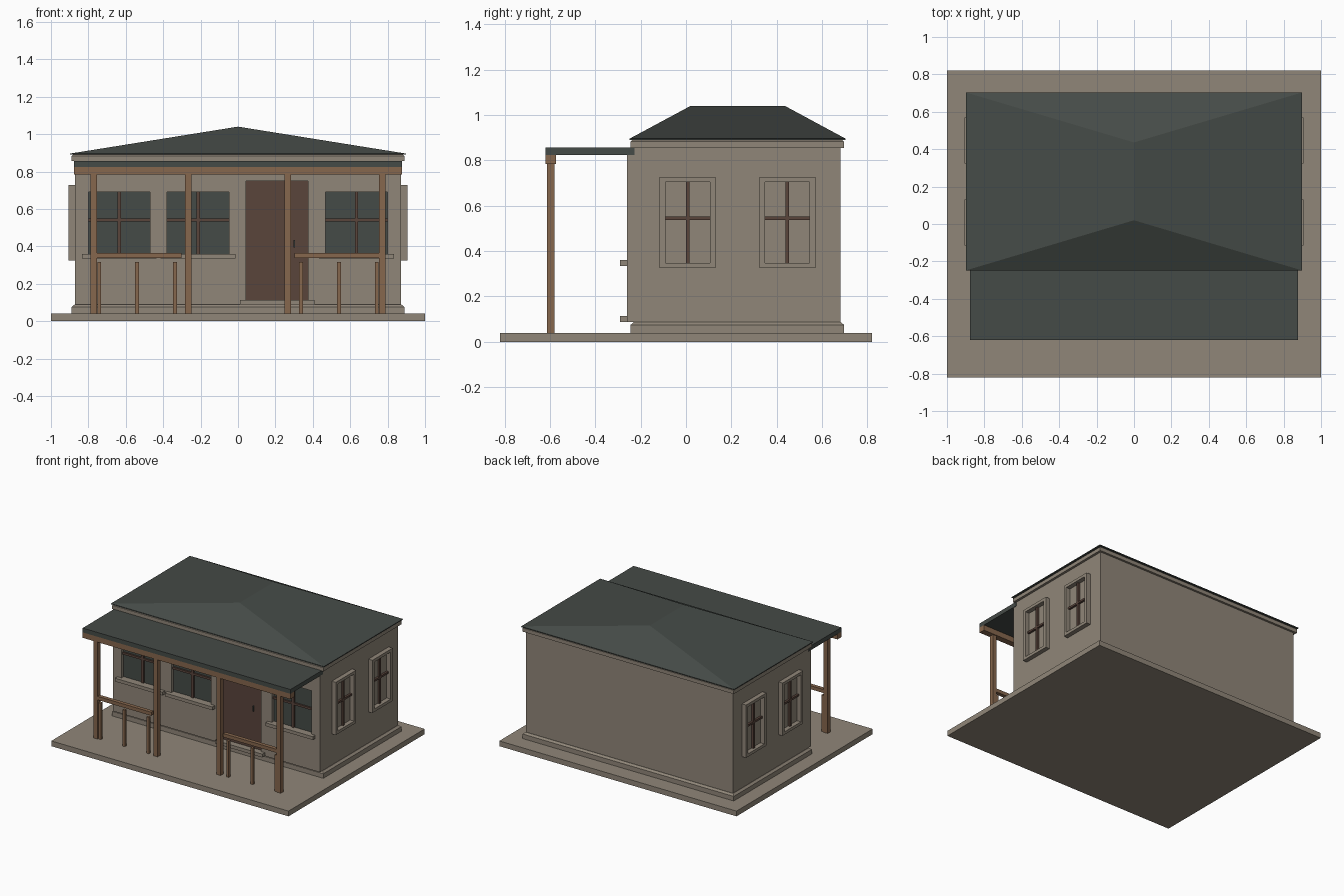
import bpy, bmesh

if "Cube" in bpy.data.objects:
    bpy.data.objects.remove(bpy.data.objects["Cube"])


def material(name, rgb):
    m = bpy.data.materials.new(name)
    m.diffuse_color = (*rgb, 1)
    m.use_nodes = True
    m.node_tree.nodes["Principled BSDF"].inputs["Base Color"].default_value = m.diffuse_color
    return m


STONE = material("warm_stone", (0.28, 0.24, 0.19))
SLATE = material("dark_slate", (0.06, 0.07, 0.063))
WOOD = material("timber", (0.24, 0.135, 0.075))
BROWN = material("dark_brown", (0.10, 0.058, 0.044))


def finish(name, bm, mat):
    bmesh.ops.recalc_face_normals(bm, faces=bm.faces)
    me = bpy.data.meshes.new(name)
    bm.to_mesh(me)
    bm.free()
    me.materials.append(mat)
    ob = bpy.data.objects.new(name, me)
    bpy.context.collection.objects.link(ob)
    return ob


def loft(name, mat, *rings):
    """Stack of rectangles (x0, x1, y0, y1, z) joined and capped."""
    bm = bmesh.new()
    loops = [[bm.verts.new(p) for p in ((a, c, z), (b, c, z), (b, d, z), (a, d, z))]
             for a, b, c, d, z in rings]
    bm.faces.new(loops[0])
    bm.faces.new(loops[-1])
    for lo, hi in zip(loops, loops[1:]):
        for i in range(4):
            j = (i + 1) % 4
            bm.faces.new((lo[i], lo[j], hi[j], hi[i]))
    return finish(name, bm, mat)


def box(name, mat, x0, x1, y0, y1, z0, z1):
    return loft(name, mat, (x0, x1, y0, y1, z0), (x0, x1, y0, y1, z1))


# base slab, walls, plinth and cornice
box("base_slab", STONE, -1, 1, -0.82, 0.82, 0, 0.04)
box("main_walls", STONE, -0.872, 0.872, -0.228, 0.68, 0.04, 0.89)
loft("plinth", STONE, (-0.89, 0.89, -0.244, 0.696, 0.04), (-0.89, 0.89, -0.244, 0.696, 0.075),
     (-0.875, 0.875, -0.23, 0.682, 0.088))
loft("cornice", STONE, (-0.89, 0.89, -0.244, 0.696, 0.855), (-0.89, 0.89, -0.244, 0.696, 0.883),
     (-0.88, 0.88, -0.234, 0.686, 0.893))

# front wall layer with window and door openings
WINDOWS = [(-0.80, -0.47), (-0.38, -0.047), (0.467, 0.80)]
WZ = (0.36, 0.69)
DOOR = (0.043, 0.375, 0.112, 0.75)
holes = [(a, b, *WZ) for a, b in WINDOWS] + [DOOR]
xs = sorted({-0.872, 0.872, *(h[0] for h in holes), *(h[1] for h in holes)})
zs = sorted({0.088, 0.855, *WZ, *DOOR[2:]})
bm = bmesh.new()
grid = {(x, z): bm.verts.new((x, -0.26, z)) for x in xs for z in zs}
for xa, xb in zip(xs, xs[1:]):
    for za, zb in zip(zs, zs[1:]):
        cx, cz = (xa + xb) / 2, (za + zb) / 2
        if not any(a < cx < b and c < cz < d for a, b, c, d in holes):
            bm.faces.new((grid[xa, za], grid[xb, za], grid[xb, zb], grid[xa, zb]))
ext = bmesh.ops.extrude_face_region(bm, geom=bm.faces[:], use_keep_orig=True)
for v in ext["geom"]:
    if isinstance(v, bmesh.types.BMVert):
        v.co.y = -0.227
bmesh.ops.delete(bm, geom=[v for v in bm.verts if not v.link_faces], context='VERTS')
finish("front_wall", bm, STONE)

# front windows: glass, glazing bars, sill
for n, (a, b) in enumerate(WINDOWS, 1):
    c, zc = (a + b) / 2, 0.542
    box(f"window_glass_{n}", SLATE, a, b, -0.234, -0.227, *WZ)
    box(f"window_upright_{n}", BROWN, c - 0.009, c + 0.009, -0.246, -0.23, *WZ)
    box(f"window_crossbar_{n}", BROWN, a, b, -0.246, -0.23, zc - 0.008, zc + 0.008)
    box(f"window_sill_{n}", STONE, c - 0.2, c + 0.2, -0.29, -0.25, 0.335, 0.36)

# door, handle and step
box("door", BROWN, DOOR[0], DOOR[1], -0.24, -0.227, DOOR[2], DOOR[3])
box("door_handle", SLATE, 0.297, 0.305, -0.252, -0.238, 0.395, 0.435)
box("door_step", STONE, 0.01, 0.408, -0.29, -0.25, 0.088, 0.113)

# side windows: raised frames with glazing bars
for s, side in ((-1, "left"), (1, "right")):
    for n, c in enumerate((0.007, 0.447), 1):
        def side_box(name, mat, depth, y0, y1, z0, z1):
            x0, x1 = sorted((s * 0.868, s * depth))
            box(f"{side}_{name}_{n}", mat, x0, x1, y0, y1, z0, z1)
        for y0, y1, tag in ((c - 0.123, c - 0.098, "front"), (c + 0.098, c + 0.123, "back")):
            side_box(f"frame_{tag}", STONE, 0.906, y0, y1, 0.325, 0.727)
        side_box("frame_bottom", STONE, 0.906, c - 0.098, c + 0.098, 0.325, 0.347)
        side_box("frame_top", STONE, 0.906, c - 0.098, c + 0.098, 0.705, 0.727)
        side_box("upright", BROWN, 0.888, c - 0.008, c + 0.008, 0.347, 0.705)
        side_box("crossbar", BROWN, 0.888, c - 0.098, c + 0.098, 0.538, 0.553)

# hipped roof with its ridge running front to back
bm = bmesh.new()
X, Y0, Y1 = 0.898, -0.248, 0.703
low, high = ([bm.verts.new((x, y, z)) for x, y in ((-X, Y0), (X, Y0), (X, Y1), (-X, Y1))]
             for z in (0.89, 0.896))
r0, r1 = bm.verts.new((0, 0.02, 1.04)), bm.verts.new((0, 0.436, 1.04))
bm.faces.new(low)
for i in range(4):
    j = (i + 1) % 4
    bm.faces.new((low[i], low[j], high[j], high[i]))
for f in ((high[0], high[1], r0), (high[1], high[2], r1, r0),
          (high[2], high[3], r1), (high[3], high[0], r0, r1)):
    bm.faces.new(f)
finish("main_roof", bm, SLATE)

# porch roof, beam and posts
box("porch_roof", SLATE, -0.876, 0.876, -0.62, -0.228, 0.824, 0.857)
box("porch_beam", WOOD, -0.876, 0.876, -0.62, -0.573, 0.783, 0.824)
for n, x in enumerate((-0.772, -0.266, 0.266, 0.772), 1):
    box(f"porch_post_{n}", WOOD, x - 0.017, x + 0.017, -0.613, -0.58, 0.04, 0.785)

# railings on both sides of the entrance
for s, side in ((-1, "left"), (1, "right")):
    x0, x1 = sorted((s * 0.303, s * 0.762))
    box(f"{side}_rail", WOOD, x0, x1, -0.611, -0.582, 0.338, 0.365)
    for n, x in enumerate((0.337, 0.54, 0.742), 1):
        box(f"{side}_baluster_{n}", WOOD, s * x - 0.01, s * x + 0.01, -0.607, -0.586, 0.04, 0.317)
